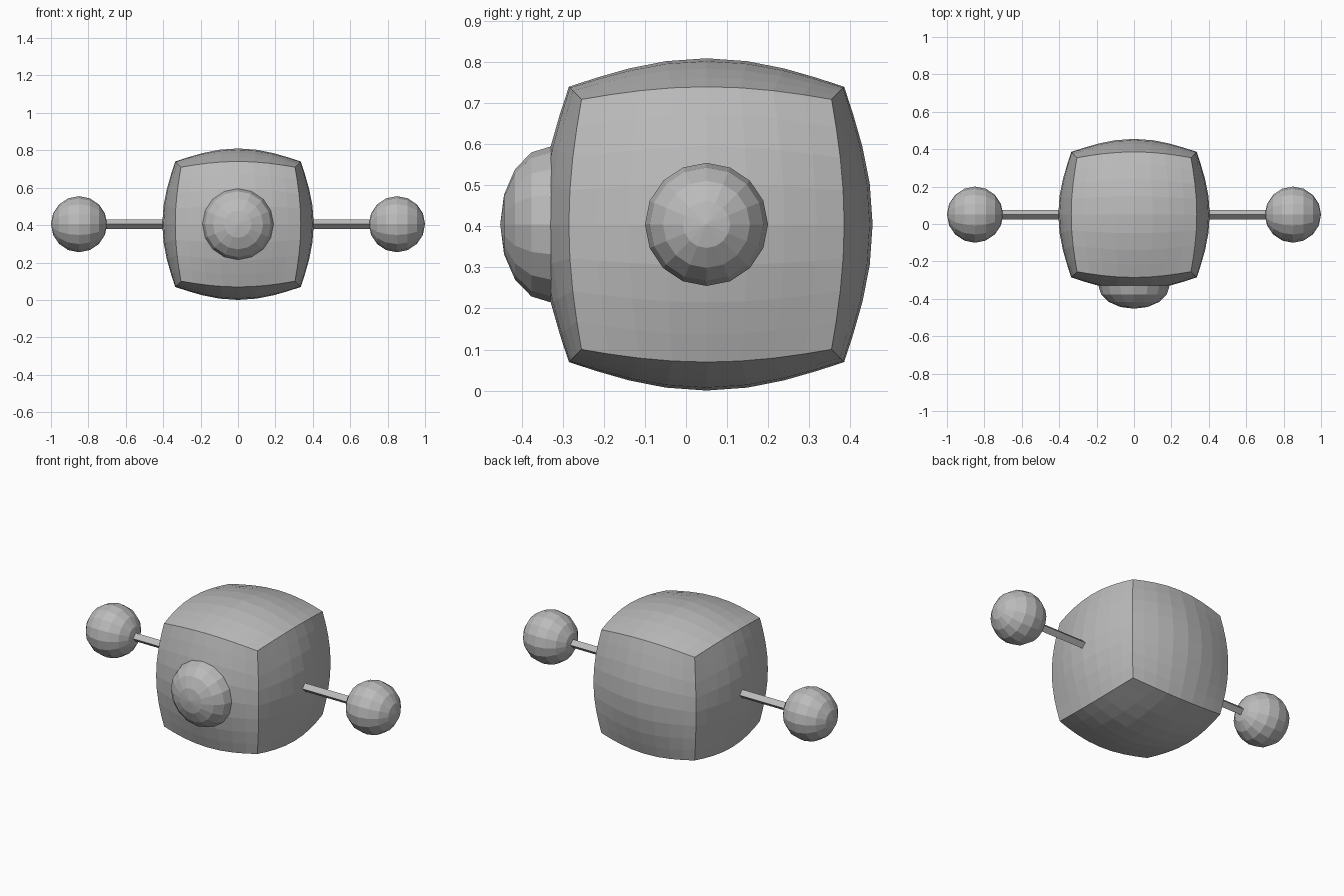
import bpy, bmesh, math
from mathutils import Matrix, Vector

if "Cube" in bpy.data.objects:
    bpy.data.objects.remove(bpy.data.objects["Cube"])

CENTRE = Vector((0, 0.05, 0.405))

grey = bpy.data.materials.new("plain grey")
grey.diffuse_color = (0.5, 0.5, 0.5, 1)
grey.use_nodes = True
grey.node_tree.nodes["Principled BSDF"].inputs["Base Color"].default_value = grey.diffuse_color


def finish(name, bm, matrix):
    """Turn a bmesh into a flat-shaded object placed by matrix."""
    bm.transform(matrix)
    bmesh.ops.recalc_face_normals(bm, faces=bm.faces)
    mesh = bpy.data.meshes.new(name)
    bm.to_mesh(mesh)
    bm.free()
    mesh.materials.append(grey)
    obj = bpy.data.objects.new(name, mesh)
    bpy.context.collection.objects.link(obj)
    return obj


def ball(name, place, axis, scale):
    """Faceted ball with its pole turned along the given axis."""
    bm = bmesh.new()
    bmesh.ops.create_uvsphere(bm, u_segments=16, v_segments=8, radius=1)
    turn = Vector((0, 0, 1)).rotation_difference(Vector(axis)).to_matrix().to_4x4()
    finish(name, bm, Matrix.Translation(place) @ turn @ Matrix.Diagonal((*scale, 1)))


# Body: divided cube blended with a sphere, so each side bulges
bm = bmesh.new()
bmesh.ops.create_cube(bm, size=2)
bmesh.ops.subdivide_edges(bm, edges=bm.edges[:], cuts=7, use_grid_fill=True)
for v in bm.verts:
    v.co = v.co * 0.168 + v.co.normalized() * 0.237
finish("body", bm, Matrix.Translation(CENTRE))

# Nose: flattened ball on the front
ball("nose", (0, -0.33, CENTRE.z), (0, -1, 0), (0.19, 0.19, 0.123))

# Arms: diamond-section rods, each ending in a ball hand
for side, label in ((-1, "left"), (1, "right")):
    bm = bmesh.new()
    bmesh.ops.create_cone(bm, cap_ends=True, segments=4, radius1=0.025,
                          radius2=0.025, depth=0.5)
    finish(label + "_arm", bm, Matrix.Translation(CENTRE + Vector((side * 0.55, 0, 0)))
           @ Matrix.Rotation(math.pi / 2, 4, 'Y'))
    ball(label + "_hand", CENTRE + Vector((side * 0.85, 0, 0)), (side, 0, 0), (0.15,) * 3)
